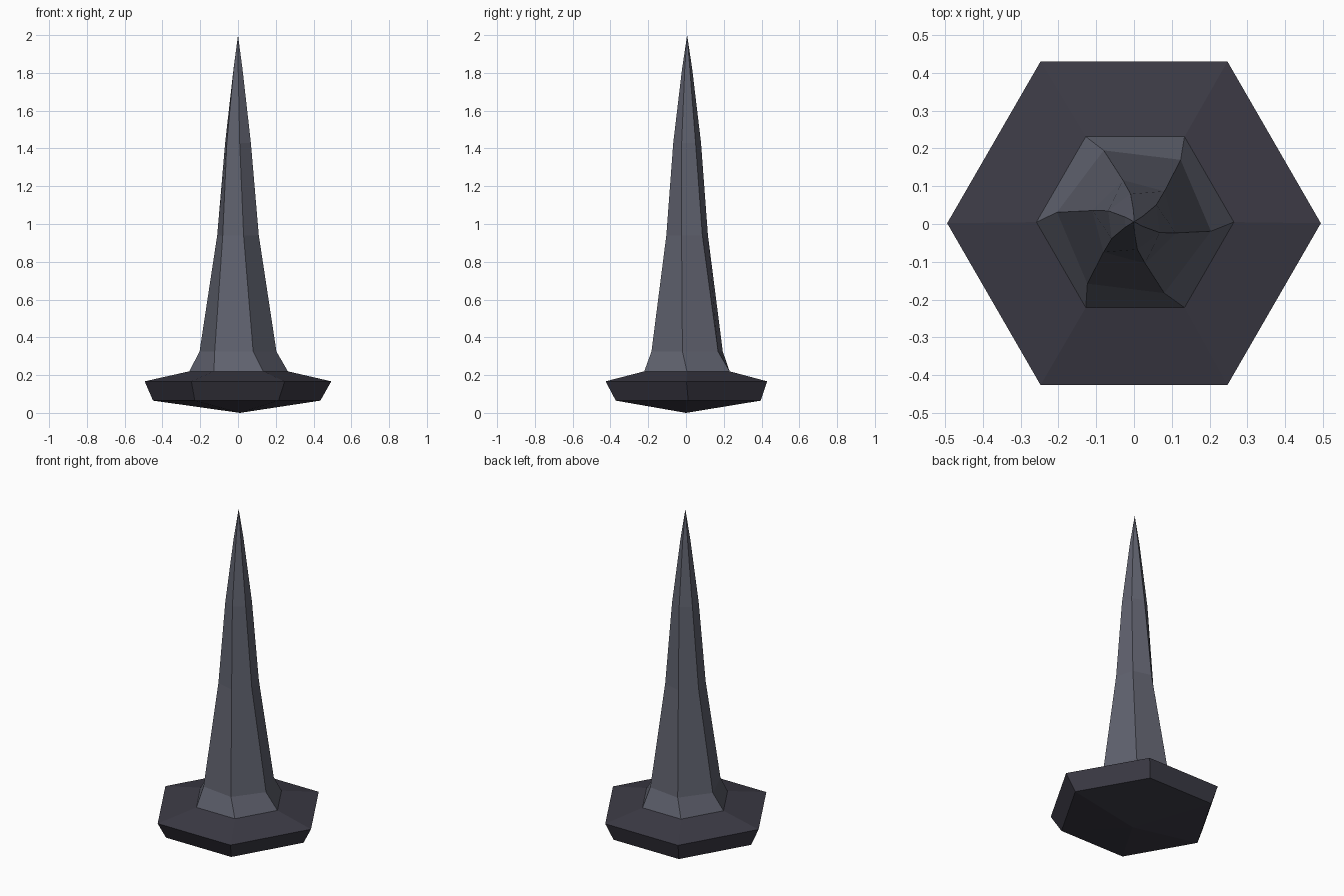
import bpy, bmesh
from math import cos, sin, radians

if "Cube" in bpy.data.objects:
    bpy.data.objects.remove(bpy.data.objects["Cube"])

SIDES = 6


def material(name, rgb):
    m = bpy.data.materials.new(name)
    m.diffuse_color = (*rgb, 1)
    m.use_nodes = True
    m.node_tree.nodes["Principled BSDF"].inputs["Base Color"].default_value = m.diffuse_color
    return m


def loft(name, rings, mat, bottom=None, top=None):
    """Skin hexagonal rings (z, radius, twist, cx, cy); ends close to a point or a flat cap."""
    bm = bmesh.new()
    loops = []
    for z, r, twist, cx, cy in rings:
        angles = [radians(360 / SIDES * i + twist) for i in range(SIDES)]
        loops.append([bm.verts.new((cx + r * cos(a), cy + r * sin(a), z)) for a in angles])
    for lo, hi in zip(loops, loops[1:]):
        for i in range(SIDES):
            j = (i + 1) % SIDES
            bm.faces.new((lo[i], lo[j], hi[j], hi[i]))
    for loop, tip in ((loops[0], bottom), (loops[-1], top)):
        if tip:
            v = bm.verts.new(tip)
            for i in range(SIDES):
                bm.faces.new((loop[i], loop[(i + 1) % SIDES], v))
        else:
            bm.faces.new(loop)
    bmesh.ops.recalc_face_normals(bm, faces=bm.faces)
    mesh = bpy.data.meshes.new(name)
    bm.to_mesh(mesh)
    bm.free()
    mesh.materials.append(mat)
    obj = bpy.data.objects.new(name, mesh)
    bpy.context.collection.objects.link(obj)
    return obj


dark = material("dark_stone", (0.045, 0.043, 0.06))
grey = material("grey_stone", (0.115, 0.12, 0.155))

# Hexagonal base with a shallow pointed underside
loft("base", [
    (0.065, 0.443, 0, -0.007, 0.012),
    (0.167, 0.494, 0, 0, 0.002),
    (0.22, 0.261, 0, 0.003, 0.005),
], dark, bottom=(0.01, 0, 0))

# Twisting spire with a flared foot
loft("spire", [
    (0.22, 0.261, 0, 0.003, 0.005),
    (0.325, 0.205, -7, 0, 0.006),
    (0.94, 0.114, -15, 0, 0.006),
    (1.43, 0.074, -23, 0, 0.006),
    (1.82, 0.027, -28, 0, 0.006),
], grey, top=(0, 0.006, 2.0))
